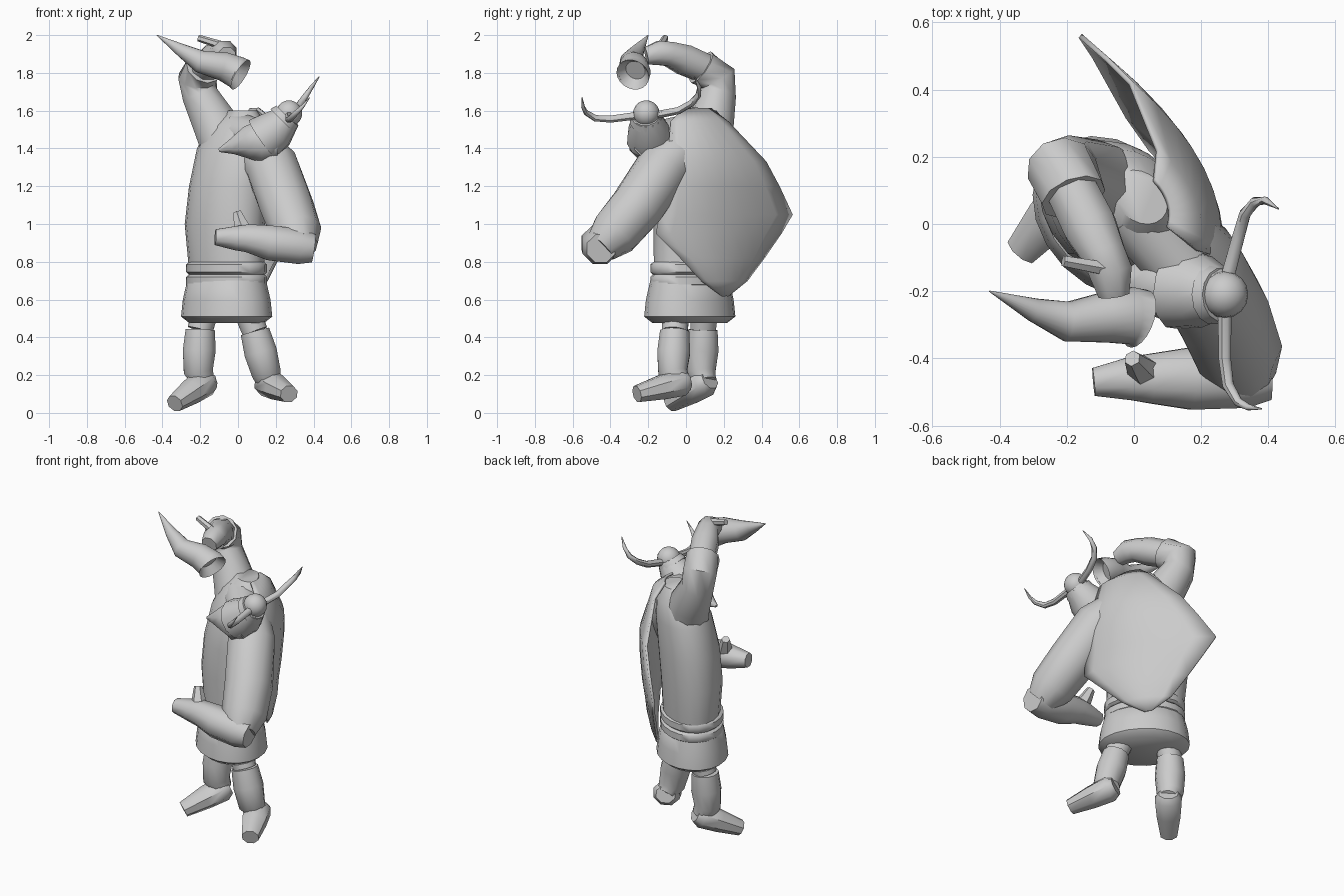
import bpy, bmesh, math
from mathutils import Vector

if "Cube" in bpy.data.objects:
    bpy.data.objects.remove(bpy.data.objects["Cube"], do_unlink=True)

grey = bpy.data.materials.new("plain_grey")
grey.use_nodes = True
grey.diffuse_color = (0.6, 0.6, 0.6, 1)
grey.node_tree.nodes["Principled BSDF"].inputs["Base Color"].default_value = (0.6, 0.6, 0.6, 1)


def finish(name, bm, angle=45):
    bmesh.ops.recalc_face_normals(bm, faces=bm.faces)
    mesh = bpy.data.meshes.new(name)
    bm.to_mesh(mesh)
    bm.free()
    obj = bpy.data.objects.new(name, mesh)
    bpy.context.collection.objects.link(obj)
    mesh.materials.append(grey)
    bpy.ops.object.select_all(action='DESELECT')
    obj.select_set(True)
    bpy.context.view_layer.objects.active = obj
    bpy.ops.object.shade_smooth_by_angle(angle=math.radians(angle))
    return obj


def bridge(bm, rings):
    n = len(rings[0])
    for a, b in zip(rings, rings[1:]):
        for i in range(n):
            j = (i + 1) % n
            bm.faces.new((a[i], a[j], b[j], b[i]))
    bm.faces.new(rings[0])
    return bm.faces.new(rings[-1])


def tube(name, pts, sides=12, hollow=0.0, flat=1.0):
    """Round limb through (x, y, z, radius) points; flat squashes its height."""
    bm = bmesh.new()
    pos = [Vector(p[:3]) for p in pts]
    whole = (pos[-1] - pos[0]).normalized()
    ref = Vector((0, 0, 1)) if abs(whole.z) < 0.8 else Vector((0, 1, 0))
    rings = []
    for i, p in enumerate(pts):
        t = (pos[min(i + 1, len(pts) - 1)] - pos[max(i - 1, 0)]).normalized()
        u = t.cross(ref).normalized()
        v = u.cross(t)
        rings.append([bm.verts.new(pos[i] + p[3] * (
            u * math.cos(math.tau * (k + .5) / sides)
            + v * flat * math.sin(math.tau * (k + .5) / sides))) for k in range(sides)])
    end = bridge(bm, rings)
    if hollow:
        bmesh.ops.inset_region(bm, faces=[end], thickness=0.015)
        inner = bmesh.ops.extrude_discrete_faces(bm, faces=[end])["faces"][0]
        mid = inner.calc_center_median()
        for vert in inner.verts:
            vert.co = mid + (vert.co - mid) * 0.6 - t * hollow
    return finish(name, bm)


def stack(name, levels, sides=20):
    """Oval body facing diagonally: (z, x, y, half width, half depth) levels."""
    bm = bmesh.new()
    c = math.sqrt(0.5)
    rings = []
    for z, x, y, a, b in levels:
        ring = []
        for k in range(sides):
            w = a * math.cos(math.tau * k / sides)
            d = b * math.sin(math.tau * k / sides)
            ring.append(bm.verts.new((x + c * (d - w), y + c * (d + w), z)))
        rings.append(ring)
    bridge(bm, rings)
    return finish(name, bm)


# Body
stack("tunic", [(.76, -.06, .03, .23, .165), (1.0, -.07, .04, .24, .18),
                (1.2, -.05, .04, .235, .18), (1.4, -.02, .05, .225, .165),
                (1.52, .0, .07, .17, .13), (1.6, .02, .08, .09, .07)])
stack("skirt", [(.475, -.06, .02, .22, .17), (.51, -.06, .02, .27, .21), (.6, -.06, .02, .26, .2),
                (.7, -.06, .02, .235, .18), (.72, -.06, .02, .2, .15)])
for name, z in (("lower_belt", .7), ("upper_belt", .765)):
    stack(name, [(z - .035, -.06, .025, .225, .165), (z - .02, -.06, .025, .24, .185),
                 (z + .02, -.06, .025, .24, .185), (z + .035, -.06, .025, .225, .165)])

# Raised arm
tube("raised_sleeve", [(-.04, .06, 1.32, .13), (-.12, .13, 1.53, .125), (-.2, .165, 1.68, .1),
                       (-.215, .165, 1.77, .105), (-.18, .08, 1.83, .1)], 10)
tube("raised_forearm", [(-.2, .13, 1.81, .08), (-.13, -.01, 1.87, .085), (-.09, -.09, 1.9, .07),
                        (-.07, -.14, 1.905, .07), (-.06, -.21, 1.89, .05)], 8)
tube("raised_thumb", [(-.04, -.13, 1.92, .03), (-.1, -.13, 1.95, .022), (-.21, -.11, 1.985, .018)], 6)

# Lowered arm
tube("lowered_sleeve", [(.07, .0, 1.42, .12), (.18, -.12, 1.3, .145), (.26, -.26, 1.09, .145),
                        (.31, -.38, .95, .135), (.33, -.45, .88, .095)], 10)
tube("lowered_forearm", [(.4, -.45, .87, .08), (.33, -.455, .88, .1), (.17, -.46, .9, .1),
                         (.05, -.46, .925, .08), (-.01, -.46, .925, .07), (-.12, -.47, .93, .045)], 8)
tube("lowered_thumb", [(.04, -.45, .94, .055), (.015, -.425, 1.0, .04), (-.005, -.4, 1.06, .025)], 6)

# Legs and boots
legs = {
    "right": [(-.17, .1, .56), (-.2, .09, .44), (-.21, .08, .22), (-.18, .1, .16), (-.335, -.08, .05)],
    "left": [(.04, -.05, .56), (.09, -.06, .43), (.15, -.07, .21), (.16, -.03, .16), (.27, -.26, .1)],
}
for side, (hip, knee, ankle, heel, toe) in legs.items():
    mid = tuple((a + b) / 2 for a, b in zip(knee, ankle))
    tube(side + "_thigh", [(*hip, .075), (*knee, .07)])
    tube(side + "_boot_shaft", [(*knee, .08), (*mid, .09), (*ankle, .08), (*heel, .06)])
    instep = tuple(h * .55 + t * .45 for h, t in zip(heel, toe))
    back = tuple(h * 1.15 - t * .15 for h, t in zip(heel, toe))
    tube(side + "_foot", [(*back, .06), (*heel, .085), (*instep, .075), (*toe, .052)], 8, flat=.9)

# Head, beard and helmet
tube("head", [(.27, -.21, 1.57, .07), (.2, -.2, 1.5, .11), (.13, -.19, 1.45, .125)], 12)
tube("beard", [(.22, -.19, 1.43, .09), (.13, -.185, 1.44, .125), (.05, -.18, 1.43, .095),
               (-.03, -.18, 1.41, .045), (-.1, -.17, 1.39, .01)], 8)
tube("neck", [(.0, .04, 1.48, .11), (.14, -.13, 1.45, .1)], 10)
tube("nose", [(.17, -.21, 1.57, .015), (.1, -.21, 1.53, .03), (.09, -.21, 1.5, .02)], 6)
bm = bmesh.new()
bmesh.ops.create_uvsphere(bm, u_segments=16, v_segments=10, radius=.07)
bmesh.ops.translate(bm, verts=bm.verts, vec=(.27, -.21, 1.585))
finish("helmet_cap", bm)
tube("helmet_band", [(.26, -.21, 1.57, .08), (.235, -.21, 1.545, .09)], 14)
tube("helmet_horn_left", [(.27, -.25, 1.575, .022), (.27, -.4, 1.555, .02), (.28, -.48, 1.56, .018),
                          (.31, -.53, 1.59, .014), (.34, -.545, 1.62, .01), (.38, -.55, 1.67, .002)], 8)
tube("helmet_horn_right", [(.275, -.17, 1.575, .022), (.31, -.04, 1.6, .02), (.33, .03, 1.64, .018),
                           (.36, .065, 1.68, .016), (.39, .07, 1.725, .012), (.43, .045, 1.78, .002)], 8)

# Drinking horn with a hollow mouth
tube("drinking_horn", [(-.43, -.2, 2.0, .002), (-.3, -.255, 1.92, .035), (-.2, -.29, 1.86, .06),
                       (-.08, -.277, 1.835, .077), (-.01, -.273, 1.805, .086),
                       (.015, -.282, 1.79, .09)], 20, hollow=.05)

# Cape: rows of (z, near y, near x, far y, far x), bulging outward between the edges
cape_rows = [(1.61, -.01, .1, .13, .06), (1.54, -.08, .19, .22, .07), (1.33, -.1, .25, .42, -.01),
             (1.2, -.11, .26, .49, -.08), (1.05, -.14, .25, .56, -.16), (.95, -.16, .24, .5, -.12),
             (.82, -.03, .21, .41, -.07), (.7, .08, .15, .32, -.02), (.62, .19, .07, .22, .05)]
bm = bmesh.new()
steps = 8
grid = []
for z, y0, x0, y1, x1 in cape_rows:
    row = []
    for k in range(steps + 1):
        t = k / steps
        bulge = .16 * (y1 - y0) * 4 * t * (1 - t)
        row.append(bm.verts.new((x0 + (x1 - x0) * t + bulge, y0 + (y1 - y0) * t, z)))
    grid.append(row)
for a, b in zip(grid, grid[1:]):
    for k in range(steps):
        bm.faces.new((a[k], a[k + 1], b[k + 1], b[k]))
cape = finish("cape", bm)
shell = cape.modifiers.new("thickness", 'SOLIDIFY')
shell.thickness = .015
shell.offset = 0
